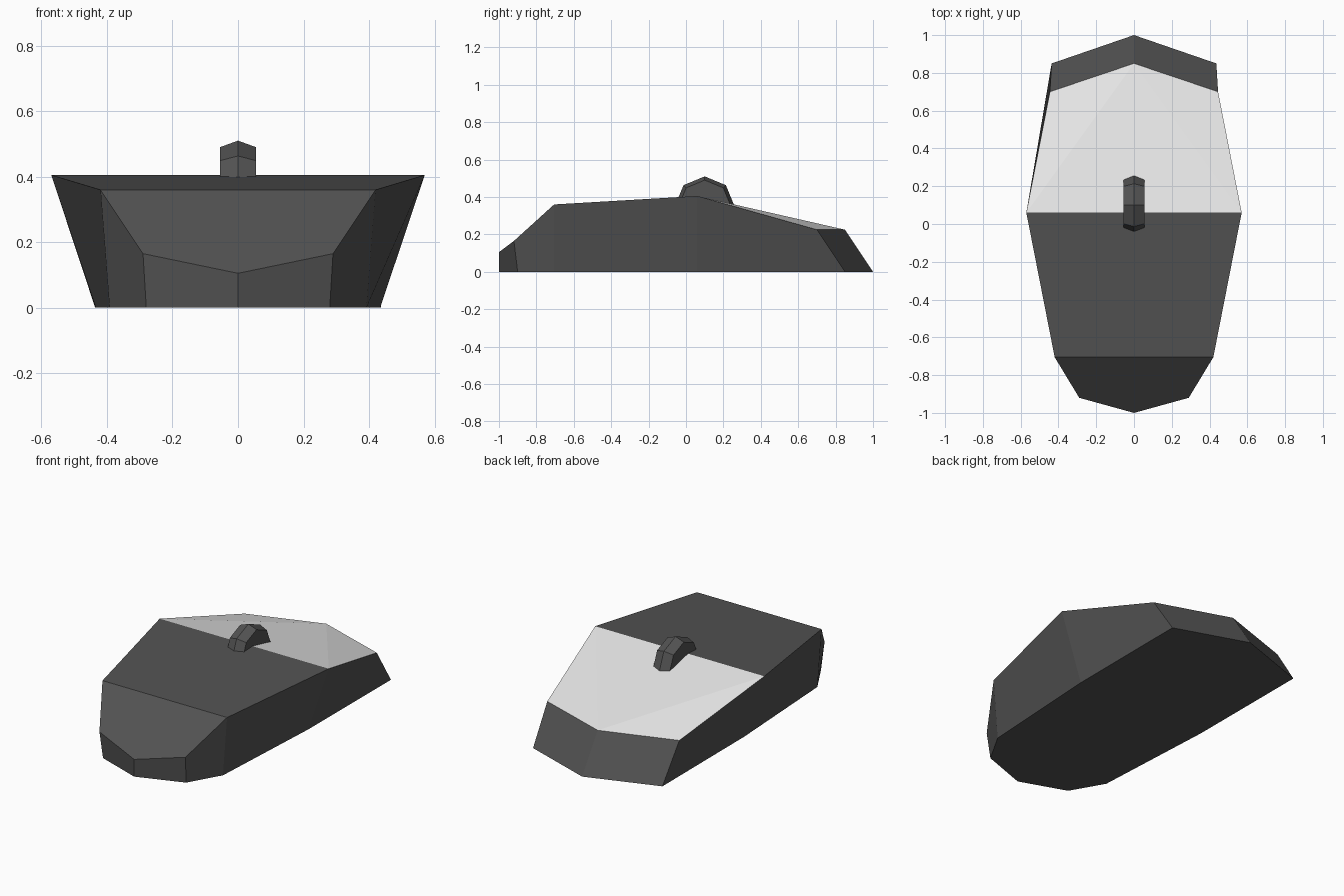
import bpy, bmesh, math

if "Cube" in bpy.data.objects:
    bpy.data.objects.remove(bpy.data.objects["Cube"])


def material(name, value):
    m = bpy.data.materials.new(name)
    m.diffuse_color = (value, value, value, 1)
    m.use_nodes = True
    m.node_tree.nodes["Principled BSDF"].inputs["Base Color"].default_value = m.diffuse_color
    return m


dark = material("dark grey", 0.085)
light = material("light grey", 0.8)


def make_object(name, bm, mats):
    bmesh.ops.recalc_face_normals(bm, faces=bm.faces)
    me = bpy.data.meshes.new(name)
    bm.to_mesh(me)
    bm.free()
    for m in mats:
        me.materials.append(m)
    ob = bpy.data.objects.new(name, me)
    bpy.context.collection.objects.link(ob)
    return ob


# Shell: right half outline front to back, (x, y, z) of rim and (x, y) of foot
stations = [
    ((0, -1.0, 0.105), (0, -1.0)),
    ((0.29, -0.92, 0.165), (0.28, -0.90)),
    ((0.42, -0.705, 0.36), (0.392, -0.705)),
    ((0.57, 0.06, 0.405), (0.434, 0.06)),
    ((0.445, 0.70, 0.225), (0.436, 0.85)),
    ((0, 0.85, 0.225), (0, 1.0)),
]
# Full loop: right side, then the mirrored left side going back to the front
loop = stations + [((-t[0], t[1], t[2]), (-b[0], b[1]))
                   for t, b in reversed(stations[1:-1])]
bm = bmesh.new()
rim = [bm.verts.new(t) for t, b in loop]
foot = [bm.verts.new((b[0], b[1], 0)) for t, b in loop]
n = len(loop)
for i in range(n):
    j = (i + 1) % n
    bm.faces.new((foot[i], foot[j], rim[j], rim[i]))
bm.faces.new(foot[::-1])
# Front slope and front deck
bm.faces.new([rim[i] for i in (8, 9, 0, 1, 2)])
bm.faces.new([rim[i] for i in (2, 3, 7, 8)])
# Light palm rest behind the widest point
for ids in ((3, 5, 7), (3, 4, 5), (5, 6, 7)):
    bm.faces.new([rim[i] for i in ids]).material_index = 1
make_object("mouse_shell", bm, [dark, light])

# Scroll wheel: octagonal disc with a ridged rim
bm = bmesh.new()
rings = []
for x, r in ((-0.055, 0.14), (0, 0.16), (0.055, 0.14)):
    rings.append([bm.verts.new((x, 0.1 + r * math.cos(k * math.pi / 4),
                                0.35 + r * math.sin(k * math.pi / 4)))
                  for k in range(8)])
for a, b in zip(rings, rings[1:]):
    for k in range(8):
        m = (k + 1) % 8
        bm.faces.new((a[k], a[m], b[m], b[k]))
bm.faces.new(rings[0])
bm.faces.new(rings[-1])
make_object("scroll_wheel", bm, [dark])
